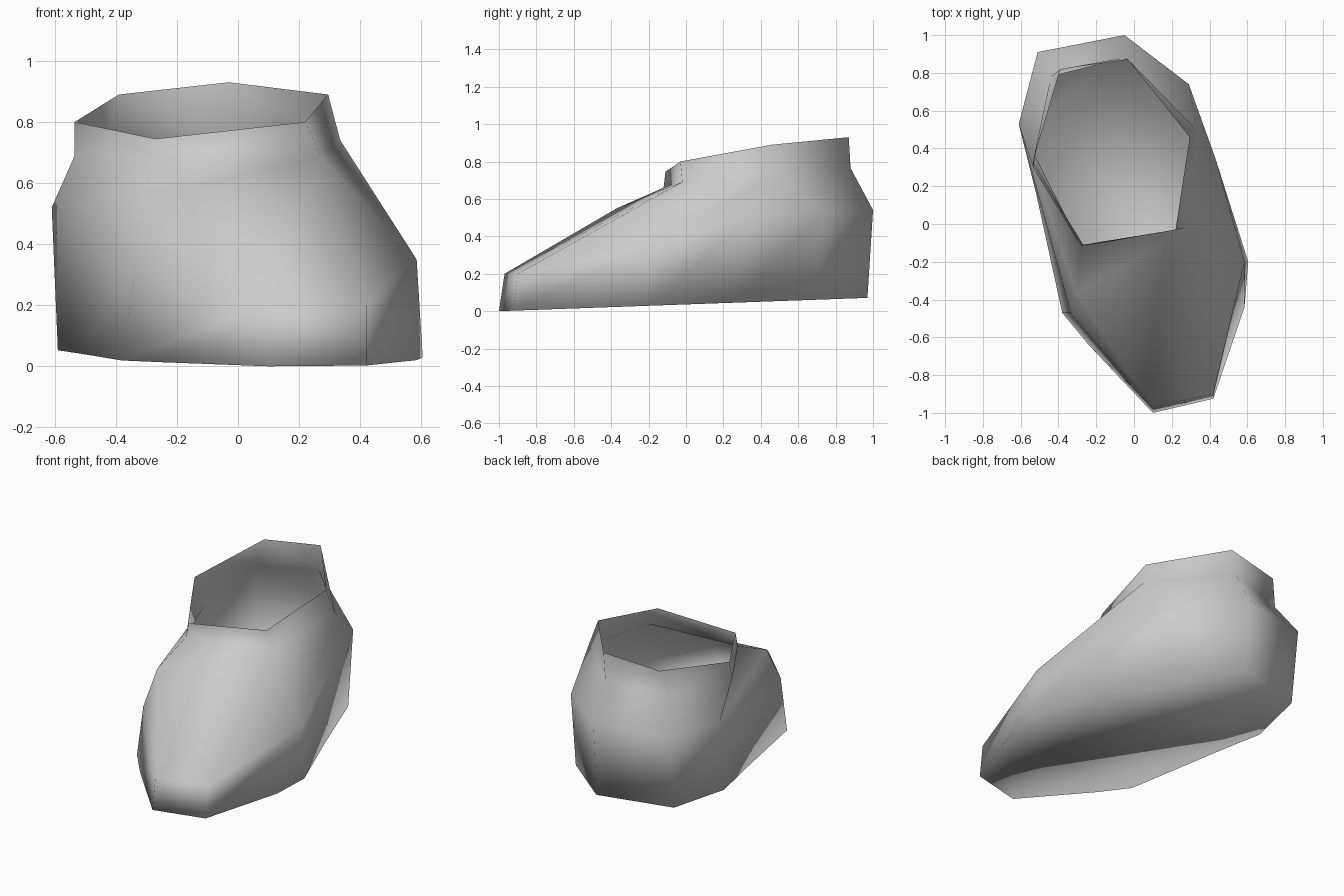
import bpy
import bmesh

cube = bpy.data.objects.get("Cube")
if cube:
    bpy.data.objects.remove(cube, do_unlink=True)

# One plain grey for the whole shell
grey = bpy.data.materials.new("plain_grey")
grey.use_nodes = True
colour = (0.6, 0.6, 0.6, 1)
grey.diffuse_color = colour
grey.node_tree.nodes["Principled BSDF"].inputs["Base Color"].default_value = colour

bm = bmesh.new()


def add_ring(points):
    """Turn named points into named vertices."""
    return {name: bm.verts.new(point) for name, point in points.items()}


def add_faces(*faces):
    for corners in faces:
        bm.faces.new(corners)


# Six-sided ankle opening, running clockwise from the left of the heel
rim = add_ring({
    "heel_out": (-.39, .82, .89), "heel": (-.03, .87, .93),
    "heel_in": (.295, .46, .89), "front_in": (.22, -.03, .8),
    "front_out": (-.27, -.11, .745), "side_out": (-.535, .33, .8),
})

# Narrow neck just below the opening
neck = add_ring({
    "heel_out": (-.44, .78, .73), "heel": (-.05, .88, .765),
    "heel_in": (.335, .495, .74), "front_in": (.27, -.02, .69),
    "front_out": (-.28, -.12, .66), "side_out": (-.535, .3, .69),
})

# Widest line of the upper, dropping towards the toe
waist = add_ring({
    "heel_out": (-.51, .91, .53), "heel": (-.05, 1, .54),
    "heel_in": (.29, .74, .53), "side_in": (.43, .35, .52),
    "ball_in": (.585, -.2, .35), "toe_in": (.42, -.9, .2),
    "toe_out": (.1, -.97, .2), "ball_out": (-.335, -.47, .34),
    "side_out": (-.61, .53, .52), "instep": (-.306, -.37, .55),
})

# Outline of the sole, laid on a gently rising plane
outline = {
    "heel_out": (-.51, .85), "heel": (-.05, .97), "heel_in": (.29, .69),
    "side_in": (.44, .25), "ball_in": (.605, -.2), "tread_in": (.585, -.44),
    "toe_in": (.42, -.925), "toe_out": (.1, -1), "tread_out": (-.24, -.64),
    "ball_out": (-.38, -.47), "arch_out": (-.52, .17), "side_out": (-.59, .46),
}
sole = add_ring({k: (x, y, .036 * (y + 1)) for k, (x, y) in outline.items()})

# Collar: quads between the opening and the neck
names = list(rim)
for i, here in enumerate(names):
    there = names[(i + 1) % len(names)]
    add_faces((rim[here], rim[there], neck[there], neck[here]))

# Quads that run straight from one ring to the next
n, w, s = neck, waist, sole
for upper, lower, pairs in (
    (n, w, (("side_out", "heel_out"), ("heel_out", "heel"), ("heel", "heel_in"))),
    (w, s, (("side_out", "heel_out"), ("heel_out", "heel"), ("heel", "heel_in"),
            ("heel_in", "side_in"), ("side_in", "ball_in"), ("toe_in", "toe_out"))),
):
    for here, there in pairs:
        add_faces((upper[here], upper[there], lower[there], lower[here]))

# Upper: inner flank, top of the foot and outer flank
add_faces(
    (n["heel_in"], w["side_in"], w["heel_in"]),
    (n["heel_in"], n["front_in"], w["ball_in"], w["side_in"]),
    (n["front_in"], w["toe_in"], w["ball_in"]),
    (n["front_in"], w["instep"], w["toe_out"], w["toe_in"]),
    (n["front_in"], n["front_out"], w["instep"]),
    (n["front_out"], n["side_out"], w["side_out"], w["instep"]),
    (w["instep"], w["side_out"], w["ball_out"]),
    (w["instep"], w["ball_out"], w["toe_out"]),
)

# Lower walls around the tread
add_faces(
    (w["ball_in"], s["tread_in"], s["ball_in"]),
    (w["ball_in"], w["toe_in"], s["toe_in"], s["tread_in"]),
    (w["toe_out"], s["tread_out"], s["toe_out"]),
    (w["toe_out"], w["ball_out"], s["ball_out"], s["tread_out"]),
    (w["ball_out"], w["side_out"], s["arch_out"], s["ball_out"]),
    (w["side_out"], s["side_out"], s["arch_out"]),
)

# Closed underside
add_faces(tuple(sole.values()))

bmesh.ops.recalc_face_normals(bm, faces=bm.faces)
for face in bm.faces:
    face.smooth = True

mesh = bpy.data.meshes.new("shoe_shell")
bm.to_mesh(mesh)
bm.free()
mesh.materials.append(grey)
shoe = bpy.data.objects.new("shoe_shell", mesh)
bpy.context.collection.objects.link(shoe)
